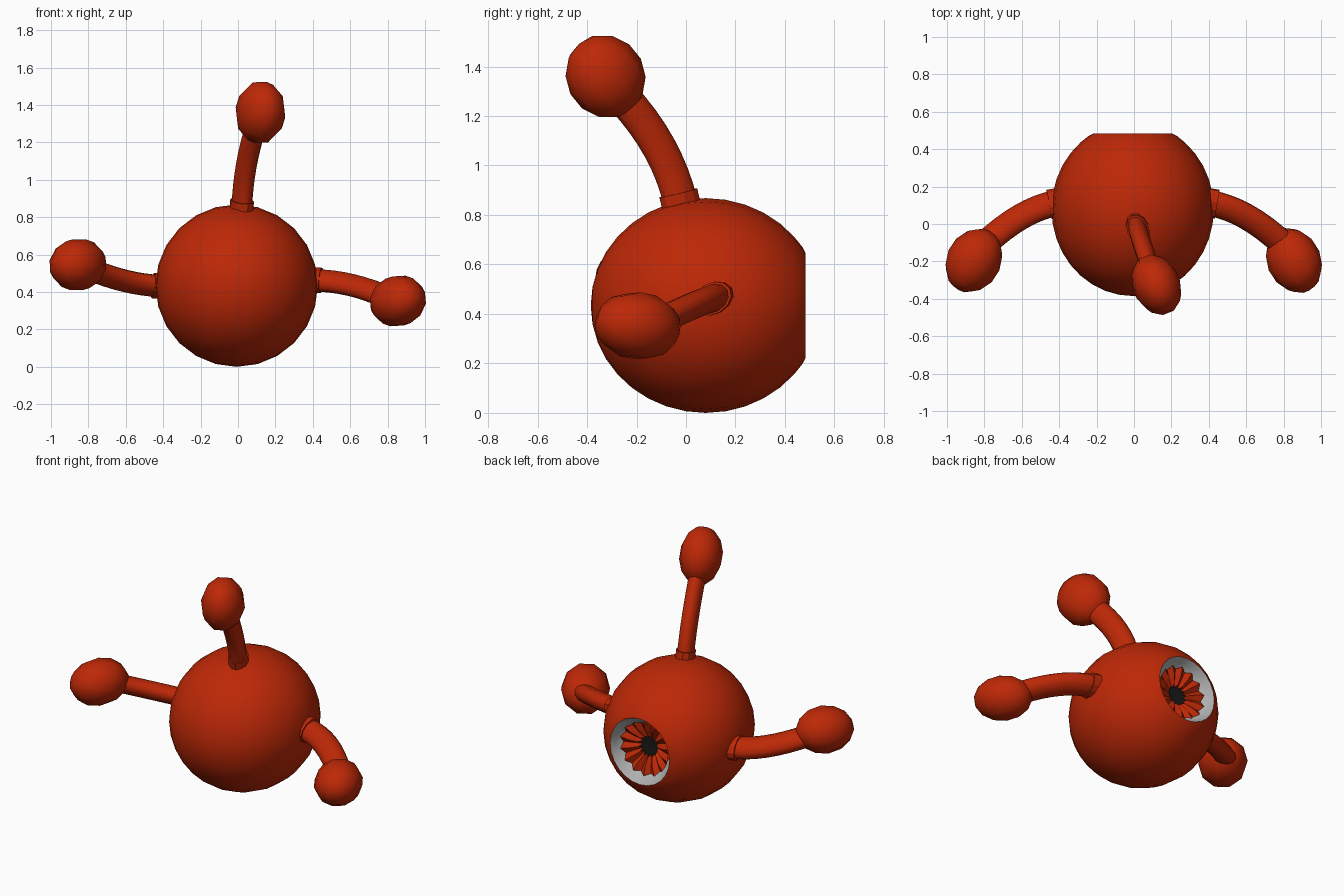
import bpy, bmesh, math
from mathutils import Vector

cube = bpy.data.objects.get("Cube")
if cube:
    bpy.data.objects.remove(cube, do_unlink=True)


def material(name, color):
    m = bpy.data.materials.new(name)
    m.use_nodes = True
    m.diffuse_color = (*color, 1)
    bsdf = m.node_tree.nodes["Principled BSDF"]
    bsdf.inputs["Base Color"].default_value = (*color, 1)
    bsdf.inputs["Roughness"].default_value = 0.6
    return m


RED = material("red", (0.51, 0.021, 0.002))
WHITE = material("grey white", (0.43, 0.43, 0.43))
BLACK = material("black", (0.009, 0.009, 0.009))


def ring(center, u, v, ru, rv, count):
    """Ellipse of points around center in the plane of u and v."""
    angles = [2 * math.pi * i / count for i in range(count)]
    return [center + u * ru * math.cos(a) + v * rv * math.sin(a) for a in angles]


def loft(name, rings, mat, smooth=True, cap=False, face_back=False):
    """Skin a list of rings; collapsed rings become single points."""
    bm = bmesh.new()
    rows = [[bm.verts.new(p) for p in r] for r in rings]
    for a, b in zip(rows, rows[1:]):
        for i in range(len(a)):
            j = (i + 1) % len(a)
            bm.faces.new((a[i], a[j], b[j], b[i]))
    if cap:
        bm.faces.new(rows[0])
        bm.faces.new(rows[-1])
    bmesh.ops.remove_doubles(bm, verts=bm.verts, dist=1e-5)
    bmesh.ops.recalc_face_normals(bm, faces=bm.faces)
    if face_back and sum(f.normal.y * f.calc_area() for f in bm.faces) < 0:
        bmesh.ops.reverse_faces(bm, faces=bm.faces)
    for f in bm.faces:
        f.smooth = smooth
    me = bpy.data.meshes.new(name)
    bm.to_mesh(me)
    bm.free()
    me.materials.append(mat)
    ob = bpy.data.objects.new(name, me)
    bpy.context.collection.objects.link(ob)


X, Z = Vector((1, 0, 0)), Vector((0, 0, 1))
R = 0.434
CENTER = Vector((-0.007, 0, R))


def lathe(name, profile, mat, **kw):
    """Turn (radius, y) pairs about the body's front-to-back axis."""
    rings = [ring(CENTER + Vector((0, y, 0)), X, Z, r, r, 24) for r, y in profile]
    loft(name, rings, mat, **kw)


# Body: a slightly long ball, open at the back with a rounded rim
steps = [math.radians(10 * i) for i in range(15)]
lathe("body", [(R * math.sin(t), 0.08 - 0.465 * math.cos(t)) for t in steps]
      + [(0.236, 0.471), (0.212, 0.483)], RED)

# Recessed eye: pale socket, pleated funnel iris, dark pupil
lathe("eye_socket", [(0.212, 0.483), (0.195, 0.447), (0.176, 0.412), (0.15, 0.395)],
      WHITE, face_back=True)
lathe("pupil", [(0.1, 0.368), (0.05, 0.36), (0, 0.355)], BLACK, face_back=True)

PLEATS = 14
iris = []
for radius, depth, wave in ((0.166, 0.43, 0.012), (0.115, 0.415, 0.015), (0.06, 0.388, 0.011)):
    row = []
    for i in range(PLEATS * 2):
        a = math.pi * i / PLEATS
        s = 1 if i % 2 else -1
        r = radius + s * 0.006
        row.append(CENTER + Vector((r * math.cos(a), depth + s * wave, r * math.sin(a))))
    iris.append(row)
loft("iris", iris, RED, smooth=False, face_back=True)


def stalk(side, p0, p1, p2, ball, width, bulb_size):
    """Curved flattened stem with a collar at its root and a bulb at its tip."""
    p0, p1, p2, ball = map(Vector, (p0, p1, p2, ball))
    lateral = (p1 - p0).cross(p2 - p0).normalized()

    def frame(t):
        tangent = ((p1 - p0) * (1 - t) + (p2 - p1) * t).normalized()
        point = p0 * (1 - t) ** 2 + p1 * 2 * t * (1 - t) + p2 * t * t
        return point, tangent, lateral.cross(tangent)

    # Stem
    stem = []
    for i in range(9):
        point, _, inner = frame(i / 8)
        stem.append(ring(point, lateral, inner, width, 0.074, 12))
    loft(side + "_stem", stem, RED)

    # Collar
    point, tangent, inner = frame(0)
    collar = [ring(point + tangent * d, lateral, inner, width + 0.008, 0.084, 12)
              for d in (-0.03, 0.04)]
    loft(side + "_collar", collar, RED, smooth=False, cap=True)

    # Bulb
    length, depth, flat = bulb_size
    axis = (ball - p2).normalized()
    inner = lateral.cross(axis)
    bulb = []
    for i in range(8):
        t = math.pi * i / 7
        s = math.sin(t)
        bulb.append(ring(ball - axis * length * math.cos(t), lateral, inner,
                         flat * s, depth * s, 10))
    loft(side + "_bulb", bulb, RED)


SIDE_BULB = (0.175, 0.149, 0.147)
stalk("top", (0.02, -0.022, 0.85), (0.03, -0.075, 1.08), (0.095, -0.26, 1.28),
      (0.12, -0.325, 1.36), 0.051, (0.175, 0.163, 0.129))
stalk("left", (0.405, 0.112, 0.462), (0.6, 0.078, 0.46), (0.80, -0.11, 0.37),
      (0.855, -0.195, 0.352), 0.055, SIDE_BULB)
stalk("right", (-0.415, 0.112, 0.432), (-0.6, 0.078, 0.44), (-0.80, -0.11, 0.525),
      (-0.856, -0.195, 0.546), 0.055, SIDE_BULB)
